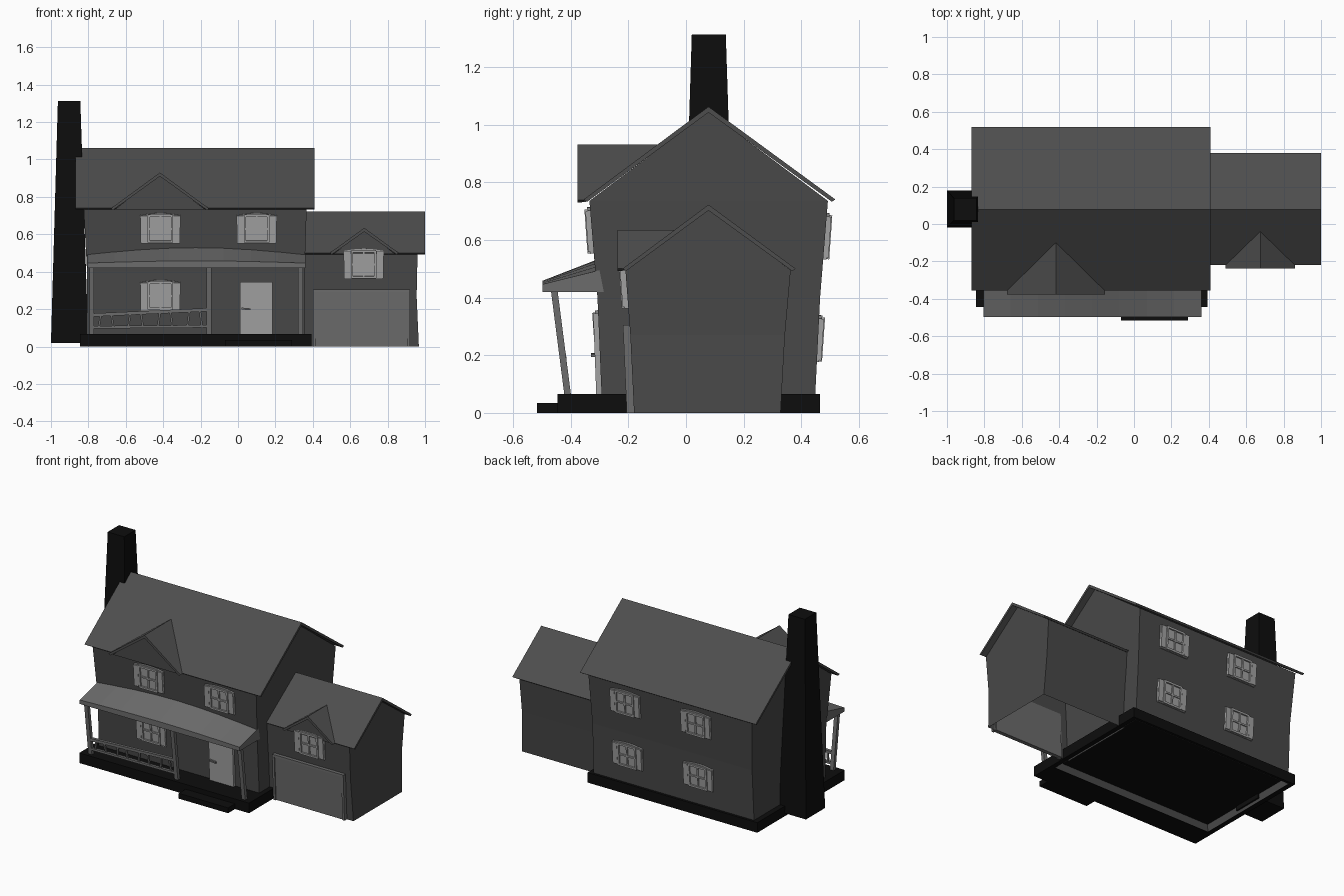
import bpy, bmesh, math
from mathutils import Vector

if "Cube" in bpy.data.objects:
    bpy.data.objects.remove(bpy.data.objects["Cube"])


def material(name, v):
    m = bpy.data.materials.new(name)
    m.diffuse_color = (v, v, v, 1)
    m.use_nodes = True
    m.node_tree.nodes["Principled BSDF"].inputs["Base Color"].default_value = m.diffuse_color
    return m


BLACK, WALL, ROOF = material("black", .004), material("wall", .065), material("roof", .075)
TRIM, PALE = material("trim", .15), material("pale", .36)


def finish(name, bm, mat):
    bmesh.ops.recalc_face_normals(bm, faces=bm.faces)
    me = bpy.data.meshes.new(name)
    bm.to_mesh(me)
    bm.free()
    me.materials.append(mat)
    ob = bpy.data.objects.new(name, me)
    bpy.context.collection.objects.link(ob)
    return ob


def ring(z, x0, x1, y0, y1):
    return [(x0, y0, z), (x1, y0, z), (x1, y1, z), (x0, y1, z)]


def skin(bm, rings, caps=True):
    rs = [[bm.verts.new(p) for p in r] for r in rings]
    n = len(rs[0])
    for a, b in zip(rs, rs[1:]):
        for i in range(n):
            bm.faces.new((a[i], a[(i + 1) % n], b[(i + 1) % n], b[i]))
    if caps:
        bm.faces.new(rs[0])
        bm.faces.new(rs[-1])
    return rs


def loft(name, rings, mat):
    bm = bmesh.new()
    skin(bm, rings)
    return finish(name, bm, mat)


def bar(bm, p, q, w, d):
    """Bar from p to q; w across x (or z for a rail along x), d across y."""
    rings = []
    for c in (Vector(p), Vector(q)):
        upright = abs(q[2] - p[2]) > abs(q[0] - p[0])
        u = Vector((w / 2, 0, 0)) if upright else Vector((0, 0, w / 2))
        v = Vector((0, d / 2, 0))
        rings.append([c - u - v, c + u - v, c + u + v, c - u + v])
    skin(bm, rings)


def beam(name, p, q, w, d, mat):
    bm = bmesh.new()
    bar(bm, p, q, w, d)
    return finish(name, bm, mat)


def walls(name, levels, ridge_y, ridge_z):
    """Bottomless flared walls with a gable at each end."""
    bm = bmesh.new()
    a, b, c, d = skin(bm, [ring(*l) for l in levels], caps=False)[-1]
    for p, q in ((a, d), (b, c)):
        bm.faces.new((p, q, bm.verts.new((p.co.x, ridge_y, ridge_z))))
    return finish(name, bm, WALL)


def chevron(e0, r, e1, rz, ez, t=.02):
    return [(e0, ez), (r, rz), (e1, ez), (e1 - .012, ez - .008), (r, rz - t), (e0 + .012, ez - .008)]


def dormer(name, x0, x1, peak, eave, front, ry, rz, slope):
    """Small gable whose back is cut along the slope of the roof behind."""
    xm = (x0 + x1) / 2

    def back(z):
        return ry - (rz - z) / slope + .01
    pts = chevron(x0, xm, x1, peak, eave)
    loft(name + "_roof", [[(x, front, z) for x, z in pts],
                          [(x, back(z), z) for x, z in pts]], ROOF)
    tri = [(x0 + .02, eave - .006), (x1 - .02, eave - .006), (xm, peak - .012)]
    loft(name + "_gable", [[(x, front + .015, z) for x, z in tri],
                           [(x, max(back(z), front + .03), z) for x, z in tri]], WALL)


# main house and garage shells
walls("house_walls", [(0, -.81, .36, -.29, .445), (.4, -.807, .356, -.307, .465),
                      (.735, -.825, .367, -.335, .492)], .078, 1.045)
walls("garage_walls", [(0, .35, .967, -.18, .328), (.27, .35, .955, -.193, .343),
                       (.495, .35, .96, -.21, .363)], .078, .705)
for name, x0, x1, pts in (
        ("house_roof", -.87, .41, chevron(-.355, .078, .518, 1.062, .74)),
        ("garage_roof", .35, 1.0, chevron(-.22, .078, .38, .722, .5))):
    loft(name, [[(x, y, z) for y, z in pts] for x in (x0, x1)], ROOF)
dormer("house_dormer", -.68, -.155, .93, .738, -.377, .078, 1.062, .74)
dormer("garage_dormer", .49, .86, .634, .5, -.238, .078, .722, .742)

# foundation, hollow under the house, with step and chimney
foot = (-.813, .363, -.293, .448)
base = (-.845, .392, -.445, .465)
loft("foundation", [ring(.066, *base), ring(0, *base), ring(0, *foot), ring(.05, *foot)], BLACK)
loft("front_step", [ring(0, -.07, .29, -.517, -.44), ring(.035, -.07, .29, -.517, -.44)], BLACK)
loft("chimney", [ring(.02, -1.0, -.80, -.02, .18), ring(1.312, -.963, -.843, .02, .138)], BLACK)

# porch roof with a bowed top
sections = []
for i in range(9):
    t = i / 8
    s = math.sin(math.pi * t)
    x = -.805 + 1.165 * t
    sections.append([(x, -.498, .42), (x, -.498, .446 + .012 * s),
                     (x, -.30, .495 + .04 * s), (x, -.285, .42)])
loft("porch_roof", sections, TRIM)

# porch posts and railing
for i, x in enumerate((-.782, -.155, .335)):
    beam(f"porch_post_{i + 1}", (x, -.41, .06), (x, -.457, .425), .026, .023, TRIM)
beam("top_rail", (-.782, -.424, .168), (-.155, -.426, .197), .018, .02, TRIM)
beam("bottom_rail", (-.782, -.417, .103), (-.155, -.417, .108), .014, .018, TRIM)
for i in range(8):
    x = -.745 + i * .079
    k = .012 * (-1) ** i
    beam(f"baluster_{i + 1}", (x, -.417, .1), (x + k, -.425, .172 + .0035 * i), .011, .011, TRIM)


# window: arched backing with shutters, frame and cross bars
def window_mesh():
    bm = bmesh.new()
    w, h = .108, .072
    arch = [(w - 2 * w * i / 6, h + .012 * math.sin(math.pi * i / 6)) for i in range(7)]
    outline = [(-w + .004, -h - .006), (w - .004, -h - .006)] + arch
    skin(bm, [[(x, y, z) for x, z in outline] for y in (.012, -.008)])
    for s in (-1, 1):
        bar(bm, (s * .088, -.006, -h), (s * .088, -.006, h - .002), .034, .018)
        bar(bm, (s * .062, -.008, -h), (s * .062, -.008, h), .012, .02)
        bar(bm, (-.066, -.008, s * .07), (.066, -.008, s * .07), .013, .02)
    bar(bm, (0, -.008, -.068), (0, -.008, .068), .01, .014)
    bar(bm, (-.06, -.008, 0), (.06, -.008, 0), .01, .014)
    return finish("front_upper_left_window", bm, PALE)


first = window_mesh()
places = [("front_upper_left_window", -.415, -.329, .63, 0),
          ("front_upper_right_window", .1, -.329, .63, 0),
          ("front_lower_window", -.415, -.302, .272, 0),
          ("garage_window", .672, -.21, .44, 0)]
for label, x in (("left", .1), ("right", -.415)):
    places.append((f"back_upper_{label}_window", x, .484, .61, 1))
    places.append((f"back_lower_{label}_window", x, .459, .255, 1))
for i, (name, x, y, z, back) in enumerate(places):
    ob = first
    if i:
        ob = bpy.data.objects.new(name, first.data)
        bpy.context.collection.objects.link(ob)
    ob.location = (x, y, z)
    ob.rotation_euler = (.07, 0, math.pi * back)

# front door and handle
beam("front_door", (.098, -.298, .06), (.098, -.309, .345), .175, .026, PALE)
beam("door_handle", (.02, -.321, .203), (.066, -.321, .199), .01, .016, TRIM)

# garage door with jambs and lintel
beam("garage_door", (.66, -.184, 0), (.66, -.2, .292), .5, .026, TRIM)
for side, x in (("left", .409), ("right", .912)):
    beam(f"garage_jamb_{side}", (x, -.192, 0), (x, -.205, .3), .015, .027, TRIM)
beam("garage_lintel", (.402, -.205, .298), (.919, -.205, .298), .014, .027, TRIM)
